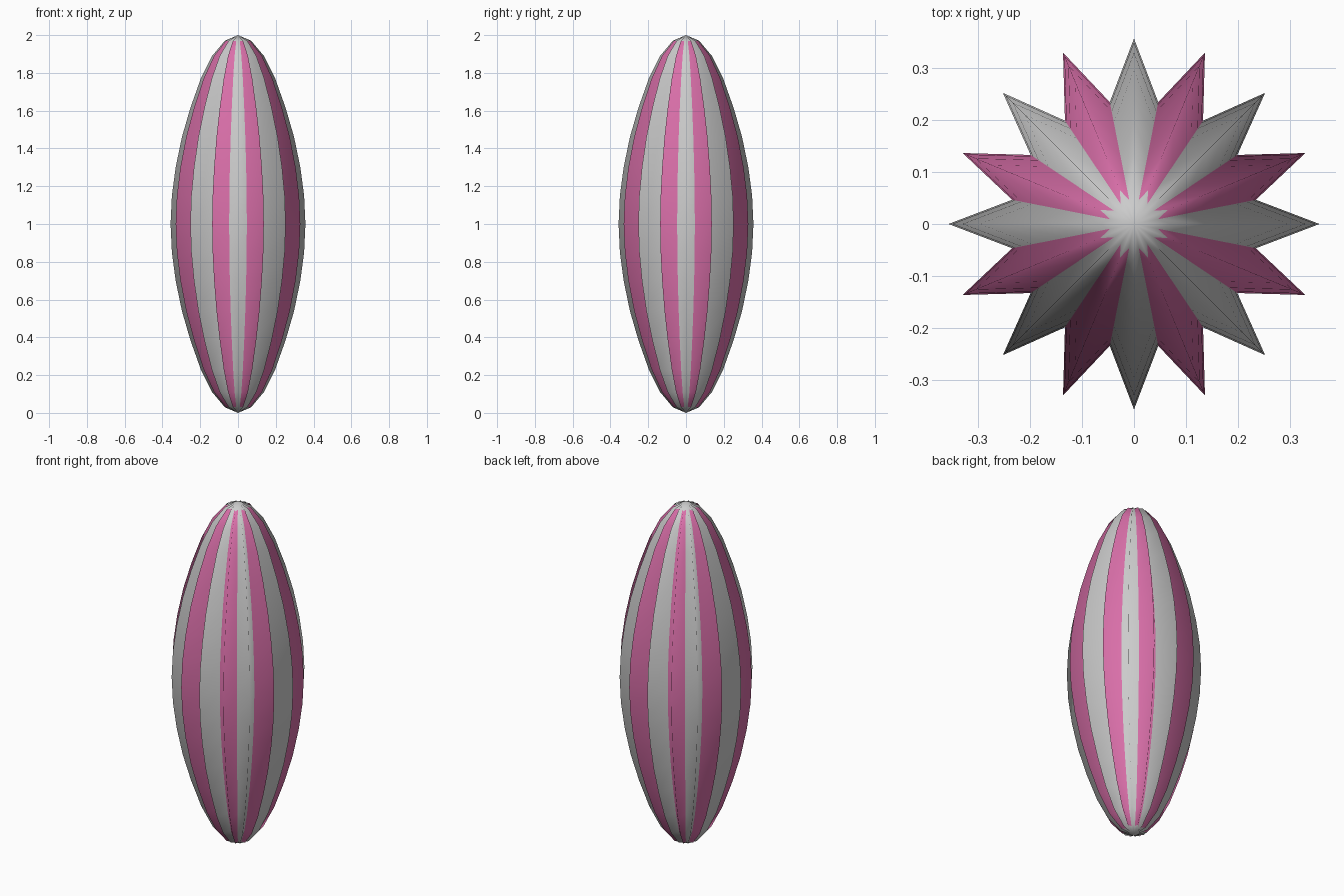
import bpy, bmesh
from math import cos, sin, pi

if "Cube" in bpy.data.objects:
    bpy.data.objects.remove(bpy.data.objects["Cube"])

POINTS = 16          # star points around the axis
VALLEY = 0.67        # valley radius relative to ridge radius

# ridge profile (radius, height) from the bottom pole to the middle, then mirrored
half = [(.07, .03), (.137, .11), (.197, .23), (.252, .385),
        (.297, .54), (.33, .70), (.35, .85)]
profile = half + [(.357, 1.0)] + [(r, 2 - z) for r, z in reversed(half)]

bm = bmesh.new()
N = POINTS * 2


def star_ring(r, z):
    ring = []
    for i in range(N):
        a = 2 * pi * i / N
        k = r if i % 2 == 0 else r * VALLEY
        ring.append(bm.verts.new((k * cos(a), k * sin(a), z)))
    return ring


rings = [star_ring(r, z) for r, z in profile]
bottom = bm.verts.new((0, 0, 0))
top = bm.verts.new((0, 0, 2))

# fluted sides: every second star point is pink
for lo, hi in zip(rings, rings[1:]):
    for i in range(N):
        j = (i + 1) % N
        f = bm.faces.new((lo[i], lo[j], hi[j], hi[i]))
        f.material_index = ((i + 1) // 2) % 2

# grey caps at both poles
for i in range(N):
    j = (i + 1) % N
    bm.faces.new((bottom, rings[0][j], rings[0][i]))
    bm.faces.new((top, rings[-1][i], rings[-1][j]))

for f in bm.faces:
    f.smooth = True

mesh = bpy.data.meshes.new("fluted_spindle")
bm.to_mesh(mesh)
bm.free()

# first slot stays plain grey, second is pink
pink = bpy.data.materials.new("pink")
pink.diffuse_color = (0.7, 0.16, 0.4, 1)
pink.use_nodes = True
pink.node_tree.nodes["Principled BSDF"].inputs["Base Color"].default_value = pink.diffuse_color
mesh.materials.append(None)
mesh.materials.append(pink)

obj = bpy.data.objects.new("fluted_spindle", mesh)
bpy.context.collection.objects.link(obj)
